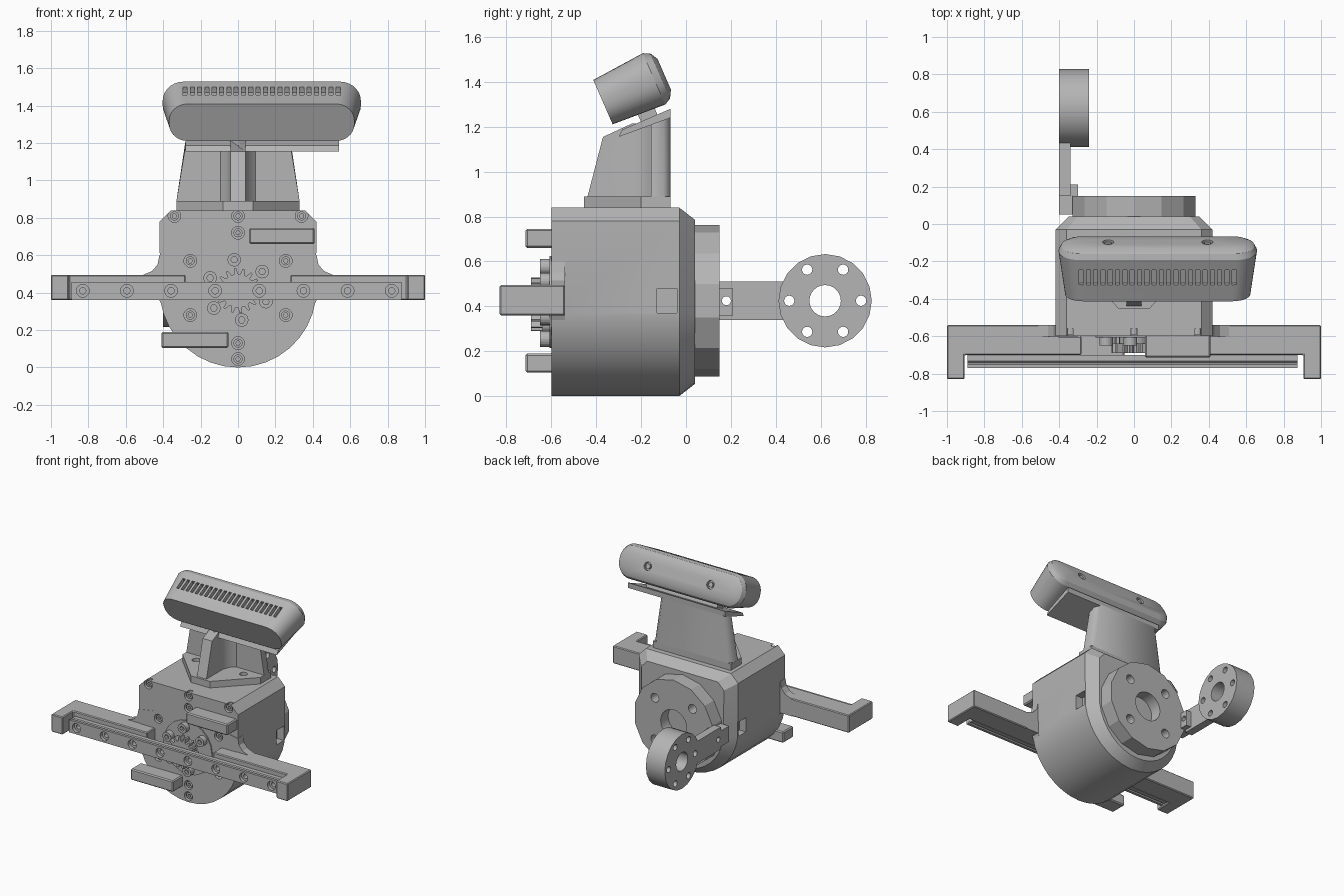
import bpy, bmesh
from math import sin, cos, pi, radians

if "Cube" in bpy.data.objects:
    bpy.data.objects.remove(bpy.data.objects["Cube"])

grey = bpy.data.materials.new("matte_grey")
grey.use_nodes = True
grey.diffuse_color = (0.46, 0.46, 0.46, 1)
grey.node_tree.nodes["Principled BSDF"].inputs["Base Color"].default_value = (0.46, 0.46, 0.46, 1)


def ring(u, v, r, n=24, rot=0):
    return [(u + r * cos(rot + 2 * pi * i / n), v + r * sin(rot + 2 * pi * i / n)) for i in range(n)]


def rect(u0, v0, u1, v1):
    return [(u0, v0), (u1, v0), (u1, v1), (u0, v1)]


def place(axis, pts, c):
    if axis == "x":
        return [(c, u, v) for u, v in pts]
    if axis == "y":
        return [(u, c, v) for u, v in pts]
    return [(u, v, c) for u, v in pts]


def prism(axis, pts, a, b):
    return [place(axis, pts, a), place(axis, pts, b)]


def box(x0, y0, z0, x1, y1, z1):
    return prism("z", rect(x0, y0, x1, y1), z0, z1)


def solid(name, *shells, bevel=0, smooth=None):
    # Each shell is a list of matching loops, bridged and capped
    bm = bmesh.new()
    for loops in shells:
        rows = [[bm.verts.new(p) for p in loop] for loop in loops]
        n = len(rows[0])
        for lo, hi in zip(rows, rows[1:]):
            for i in range(n):
                bm.faces.new((lo[i], lo[(i + 1) % n], hi[(i + 1) % n], hi[i]))
        bm.faces.new(rows[0][::-1])
        bm.faces.new(rows[-1])
    bmesh.ops.recalc_face_normals(bm, faces=bm.faces)
    if bevel:
        bmesh.ops.bevel(bm, geom=bm.edges[:], offset=bevel, segments=1, affect="EDGES")
    mesh = bpy.data.meshes.new(name)
    bm.to_mesh(mesh)
    bm.free()
    mesh.materials.append(grey)
    obj = bpy.data.objects.new(name, mesh)
    bpy.context.collection.objects.link(obj)
    if smooth:
        shade(obj, smooth)
    return obj


def shade(obj, angle):
    bpy.ops.object.select_all(action="DESELECT")
    obj.select_set(True)
    bpy.context.view_layer.objects.active = obj
    bpy.ops.object.shade_smooth_by_angle(angle=radians(angle))


def cut(obj, *shells, smooth=None):
    cutter = solid("cutter", *shells)
    cutter.hide_render = True
    mod = obj.modifiers.new("cut", "BOOLEAN")
    mod.operation, mod.solver, mod.object = "DIFFERENCE", "EXACT", cutter
    bpy.context.view_layer.objects.active = obj
    bpy.ops.object.modifier_apply(modifier=mod.name)
    bpy.data.objects.remove(cutter)
    if smooth:
        shade(obj, smooth)


def screw(name, x, z, y, r, depth):
    # Socket head screw facing the front
    head = solid(name, prism("y", ring(x, z, r, 20), y, y + depth))
    cut(head, prism("y", ring(x, z, r * 0.5, 6), y - 0.01, y + depth * 0.6))


# Main housing: square shoulders over a round belly, tapering at the back
belly = [(0.42 * cos(a), 0.42 + 0.42 * sin(a)) for a in (-radians(8 + 164 * i / 16) for i in range(17))]
outline = belly + [(-0.42, 0.78), (-0.36, 0.84), (0.36, 0.84), (0.42, 0.78)]
tail = [(x * 0.83, 0.42 + (z - 0.42) * 0.87) for x, z in outline]
housing = solid("housing", [place("y", outline, -0.6), place("y", outline, -0.03), place("y", tail, 0.04)])
spots = [(0.34, 0.81), (-0.34, 0.81), (0, 0.81), (0, 0.72), (0, 0.13), (0, 0.045)]
spots += [(sx * 0.255, z) for sx in (-1, 1) for z in (0.57, 0.28)]
notches = [box(s * 0.36, -0.13, 0.37, s * 0.5, -0.04, 0.48) for s in (-1, 1)]
cut(housing, *[prism("y", ring(x, z, 0.034, 20), -0.7, -0.56) for x, z in spots], *notches, smooth=25)
for x, z in spots:
    screw("housing_screw", x, z, -0.59, 0.024, 0.04)

# Flared shoulders joining the housing to the arms
for s in (-1, 1):
    flare = [(0.3, 0.62), (0.42, 0.6), (0.43, 0.55), (0.46, 0.515), (0.52, 0.49),
             (0.52, 0.36), (0.42, 0.36), (0.38, 0.27), (0.3, 0.27)]
    solid("arm_flare", prism("y", [(s * x, z) for x, z in flare], -0.602, -0.54))

# Arms with hooked ends
for s in (-1, 1):
    arm = [(0.28, -0.6), (0.28, -0.7), (0.905, -0.7), (0.905, -0.83), (1, -0.83), (1, -0.54), (0.4, -0.54), (0.4, -0.6)]
    solid("arm", prism("z", [(s * x, y) for x, y in arm], 0.36, 0.495), bevel=0.006)

# Guide rail with grooved sides and mounting holes
rail_profile = [(-0.77, 0.362), (-0.77, 0.458), (-0.75, 0.458), (-0.742, 0.448), (-0.732, 0.458), (-0.7, 0.458),
                (-0.7, 0.362), (-0.732, 0.362), (-0.742, 0.372), (-0.75, 0.362)]
rail = solid("guide_rail", prism("x", rail_profile, -0.89, 0.875))
holes = [-0.83 + 0.236 * i for i in range(8)]
cut(rail, *[prism("y", ring(x, 0.41, 0.034, 20), -0.8, -0.745) for x in holes])
cut(rail, *[prism("y", ring(x, 0.41, 0.017, 16), -0.8, -0.715) for x in holes])

# Pinion gear and the screws around it
teeth = []
for i in range(16):
    for k, r in enumerate((0.09, 0.12, 0.12, 0.09)):
        a = 2 * pi * (i + (0.0, 0.2, 0.45, 0.65)[k]) / 16
        teeth.append((r * cos(a), 0.41 + r * sin(a)))
solid("pinion", prism("y", teeth, -0.69, -0.64))
solid("pinion_hub", prism("y", ring(0, 0.41, 0.08), -0.65, -0.59))
solid("motor_disc", prism("y", ring(0, 0.42, 0.205, 20), -0.608, -0.59))
for i in range(6):
    a = radians(97 + 60 * i)
    screw("motor_screw", 0.162 * cos(a), 0.415 + 0.162 * sin(a), -0.65, 0.036, 0.05)

# Guide blocks on the front
solid("upper_block", box(0.06, -0.715, 0.66, 0.41, -0.59, 0.745), bevel=0.008)
solid("lower_block", box(-0.41, -0.715, 0.105, -0.05, -0.59, 0.19), bevel=0.008)

# Round mounting flange on the back
flange = solid("flange", prism("y", ring(0, 0.425, 0.337, 14, pi / 14), 0.03, 0.15))
bolts = [ring(0.225 * cos(a), 0.425 + 0.225 * sin(a), 0.034, 16) for a in (pi / 4 + i * pi / 2 for i in range(4))]
cut(flange, prism("y", ring(0, 0.425, 0.11), 0.06, 0.3), *[prism("y", b, 0.06, 0.3) for b in bolts], smooth=20)

# Side bracket carrying a drilled ring
bracket = solid("bracket_block", box(-0.4, 0.05, 0.36, -0.3, 0.21, 0.48))
cut(bracket, prism("x", ring(0.18, 0.425, 0.02, 16), -0.5, -0.2))
bar = solid("bracket_bar", box(-0.4, 0.15, 0.34, -0.34, 0.5, 0.51))
cut(bar, prism("x", ring(0.18, 0.425, 0.02, 16), -0.5, -0.2), prism("x", ring(0.62, 0.425, 0.2), -0.5, -0.2))
hub = solid("bracket_ring", prism("x", ring(0.62, 0.425, 0.208, 20), -0.4, -0.24))
bolts = [ring(0.62 + 0.16 * cos(i * pi / 3), 0.425 + 0.16 * sin(i * pi / 3), 0.023, 16) for i in range(6)]
cut(hub, prism("x", ring(0.62, 0.425, 0.07), -0.5, -0.2), *[prism("x", b, -0.5, -0.2) for b in bolts], smooth=30)

# Camera stand: pointed foot, tapered back panel, filleted front rib
foot = [(-0.33, -0.07), (-0.33, -0.2), (-0.08, -0.455), (0.08, -0.455), (0.33, -0.2), (0.33, -0.07)]
base = solid("stand_foot", prism("z", foot, 0.83, 0.89))
cut(base, *[prism("z", ring(s * 0.2, -0.22, 0.028, 16), 0.86, 1) for s in (-1, 1)])


def panel(w, z_front, z_back):
    return [(-w, -0.155, z_front), (w, -0.155, z_front), (w, -0.1, z_back), (w - 0.03, -0.07, z_back),
            (0.03 - w, -0.07, z_back), (-w, -0.1, z_back)]


def rib(y_front, z, z_back):
    return [(-0.04, y_front, z), (0.04, y_front, z), (0.04, -0.24, z_back), (0.06, -0.185, z_back),
            (0.1, -0.15, z_back), (-0.1, -0.15, z_back), (-0.06, -0.185, z_back), (-0.04, -0.24, z_back)]


solid("stand_panel", [panel(0.33, 0.885, 0.885), panel(0.275, 1.22, 1.25)], smooth=50)
solid("stand_rib", [rib(-0.44, 0.885, 0.885), rib(-0.37, 1.155, 1.215)], smooth=30)
tray = [(-0.3, 1.155), (-0.285, 1.187), (-0.07, 1.28), (-0.07, 1.24)]
solid("stand_tray", prism("x", tray, -0.28, 0.54))


# Tilted camera, built along its own depth (t) and height (h) axes
def tilt(x, t, h):
    return (0.127 + x, -0.37 + 0.91 * t - 0.4 * h, 1.31 + 0.415 * t + 0.915 * h)


def capsule(t, w, h):
    r, pts = h * 0.9, []
    for k, (sx, sz) in enumerate([(1, 1), (-1, 1), (-1, -1), (1, -1)]):
        for i in range(8):
            a = (k + i / 7) * pi / 2
            pts.append(tilt(sx * (w - r) + r * cos(a), t, sz * (h - r) + r * sin(a)))
    return pts


def tilt_prism(pts, t0, t1):
    return [[tilt(x, t, h) for x, h in pts] for t in (t0, t1)]


camera = solid("camera", [capsule(0, 0.495, 0.108), capsule(0.25, 0.53, 0.125), capsule(0.28, 0.515, 0.11),
                          capsule(0.3, 0.48, 0.075)])
vents = []
for i in range(22):
    x = -0.41 + i * 0.039
    vents.append(tilt_prism(rect(x - 0.011, 0.09, x + 0.011, 0.2), 0.1, 0.19))
cut(camera, *vents, *[tilt_prism(ring(x, 0, 0.03, 20), 0.28, 0.4) for x in (-0.265, 0.265)], smooth=30)
for x in (-0.265, 0.265):
    solid("camera_screw", tilt_prism(ring(x, 0, 0.019, 6), 0.27, 0.295))
solid("camera_neck", tilt_prism(rect(-0.3, -0.16, 0.3, -0.1), 0.12, 0.2))
